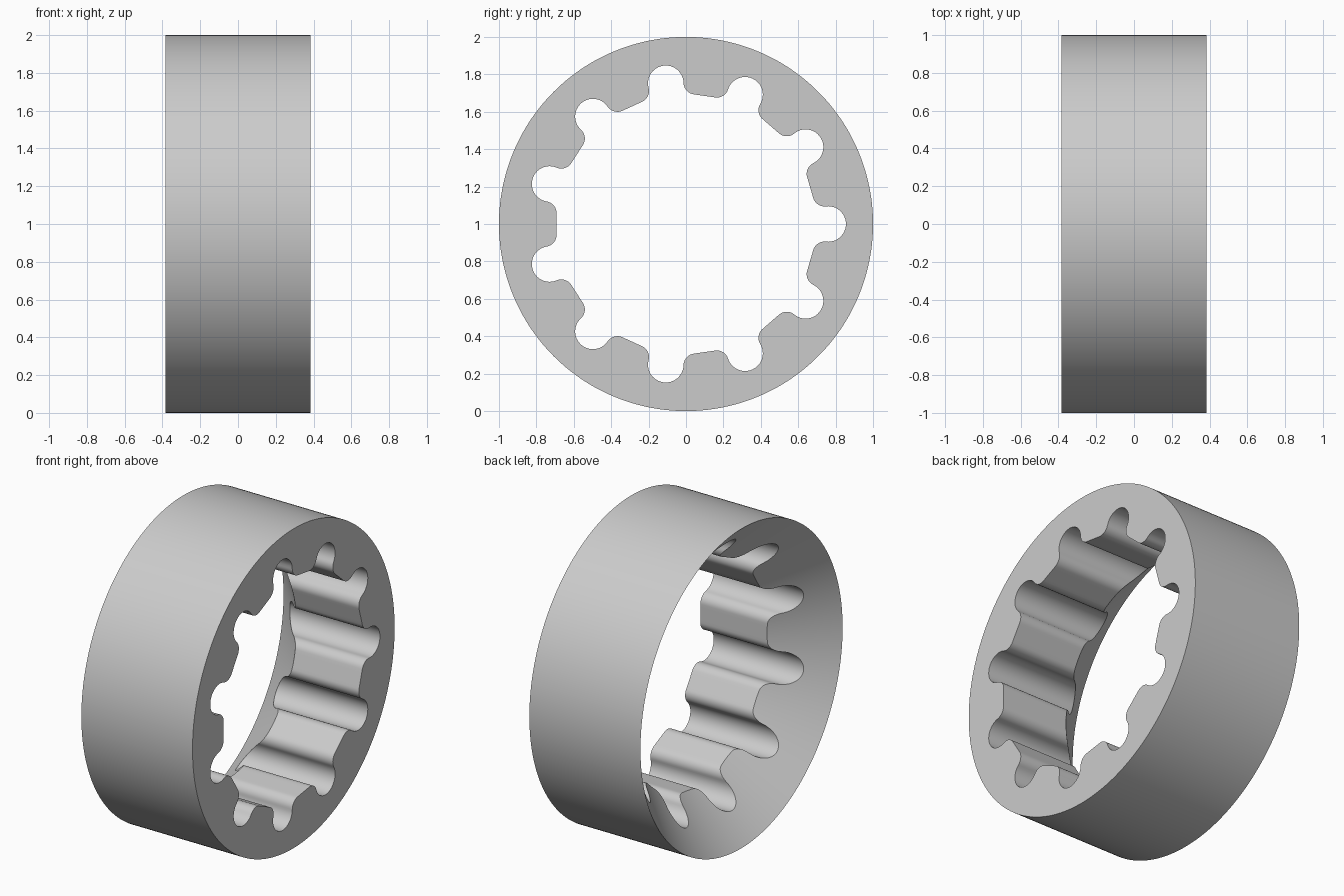
import bpy, bmesh, math

if "Cube" in bpy.data.objects:
    bpy.data.objects.remove(bpy.data.objects["Cube"])

HALF = 0.385                        # half width of the ring along x
GROOVES = 11
PITCH = 2 * math.pi / GROOVES
GROOVE_C, GROOVE_R = 0.76, 0.095    # groove arc centre distance and radius
FLAT_R, FLAT_HALF = 0.692, 0.058    # flat land distance and half length


def rotate(p, a):
    c, s = math.cos(a), math.sin(a)
    return (p[0] * c - p[1] * s, p[0] * s + p[1] * c)


def half_tooth():
    """Groove bottom to land middle, with the groove centred on angle 0."""
    fx, fy = GROOVE_C * math.cos(PITCH / 2), GROOVE_C * math.sin(PITCH / 2)
    # corner radius that is tangent to both the flat land and the groove arc
    u, v = fx - FLAT_R, fy - FLAT_HALF
    rc = (u * u + v * v - GROOVE_R ** 2) / (2 * (GROOVE_R + u))
    cx, cy = rotate((FLAT_R + rc, -FLAT_HALF), PITCH / 2)
    touch = math.atan2(cy, cx - GROOVE_C)
    pts = [(GROOVE_C + GROOVE_R * math.cos(touch * i / 12),
            GROOVE_R * math.sin(touch * i / 12)) for i in range(13)]
    start, end = touch - math.pi, PITCH / 2 - math.pi
    for i in range(1, 10):
        a = start + (end - start) * i / 9
        pts.append((cx + rc * math.cos(a), cy + rc * math.sin(a)))
    pts += [rotate((FLAT_R, -FLAT_HALF * (1 - i / 3)), PITCH / 2) for i in (1, 2, 3)]
    return pts


# toothed bore outline: mirrored half tooth repeated around the axis
half = half_tooth()
tooth = [(y, -z) for y, z in reversed(half[1:-1])] + half
outline = [rotate(p, k * PITCH) for k in range(GROOVES) for p in tooth]

# four loops: outer back, outer front, bore front, bore back cut by a 45 degree cone
bm = bmesh.new()
rows = []
for y, z in outline:
    r = math.hypot(y, z)
    oy, oz = y / r, z / r
    rows.append([bm.verts.new(co) for co in (
        (-HALF, oy, oz + 1), (HALF, oy, oz + 1),
        (HALF, y, z + 1), (-HALF + 1 - r, y, z + 1))])
for i, a in enumerate(rows):
    b = rows[(i + 1) % len(rows)]
    for j in range(4):
        k = (j + 1) % 4
        bm.faces.new((a[j], a[k], b[k], b[j]))
bmesh.ops.recalc_face_normals(bm, faces=bm.faces)
mesh = bpy.data.meshes.new("grooved_ring")
bm.to_mesh(mesh)
bm.free()

ring = bpy.data.objects.new("grooved_ring", mesh)
bpy.context.collection.objects.link(ring)
grey = bpy.data.materials.new("light grey")
grey.diffuse_color = (0.6, 0.6, 0.6, 1)
grey.use_nodes = True
grey.node_tree.nodes["Principled BSDF"].inputs["Base Color"].default_value = grey.diffuse_color
mesh.materials.append(grey)

# smooth curved walls, sharp rims
bpy.context.view_layer.objects.active = ring
ring.select_set(True)
bpy.ops.object.shade_smooth_by_angle(angle=math.radians(30))
